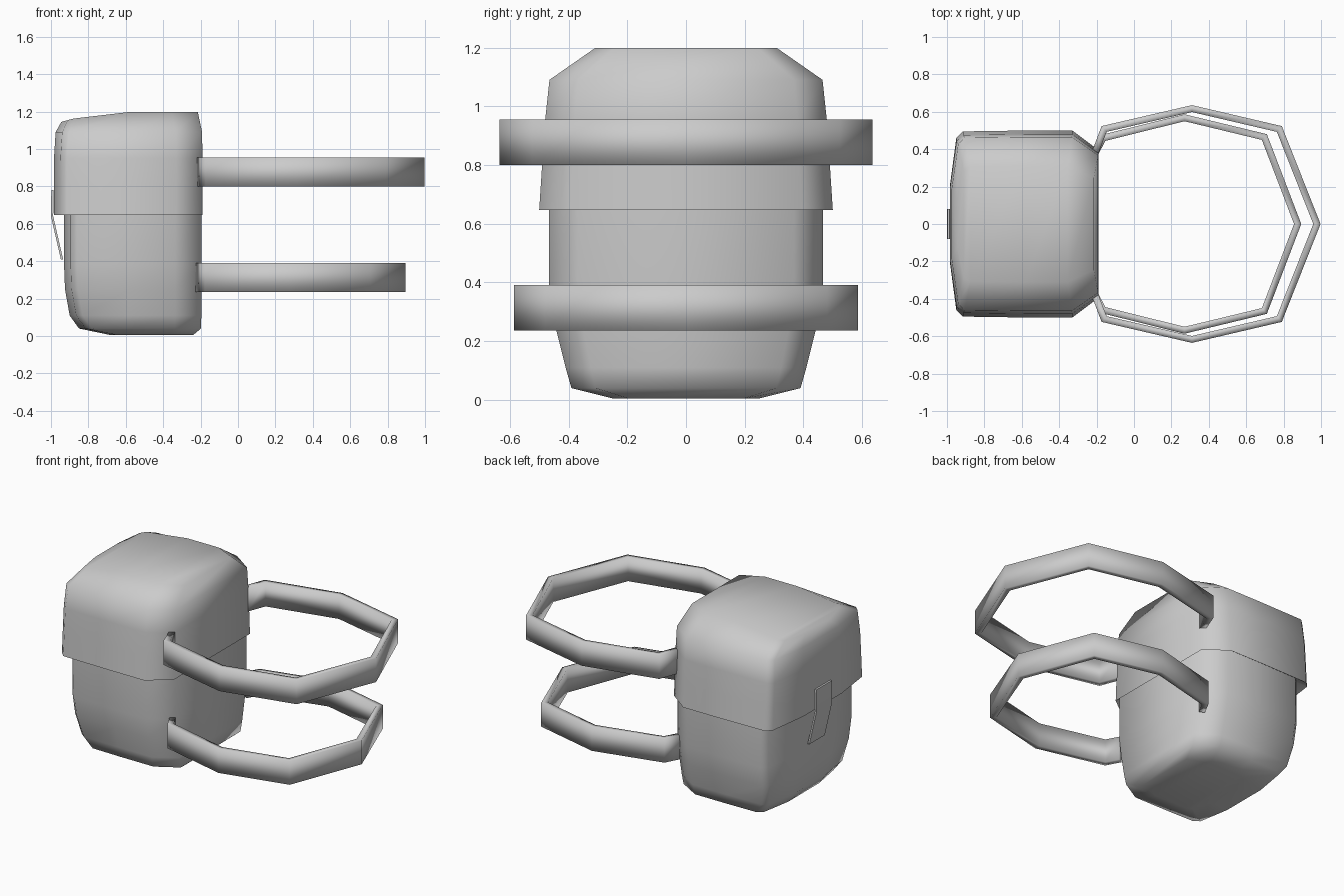
import bpy, bmesh, math
from mathutils import Vector

cube = bpy.data.objects.get("Cube")
if cube:
    bpy.data.objects.remove(cube)

grey = bpy.data.materials.new("plain_grey")
grey.use_nodes = True
grey.diffuse_color = (0.6, 0.6, 0.6, 1)
grey.node_tree.nodes["Principled BSDF"].inputs["Base Color"].default_value = (0.6, 0.6, 0.6, 1)


def finish(name, bm, angle):
    bmesh.ops.recalc_face_normals(bm, faces=bm.faces)
    mesh = bpy.data.meshes.new(name)
    bm.to_mesh(mesh)
    bm.free()
    mesh.materials.append(grey)
    obj = bpy.data.objects.new(name, mesh)
    bpy.context.collection.objects.link(obj)
    bpy.ops.object.select_all(action='DESELECT')
    obj.select_set(True)
    bpy.context.view_layer.objects.active = obj
    bpy.ops.object.shade_smooth_by_angle(angle=math.radians(angle))
    return obj


def half_section(x_left, x_right, y):
    """Half outline from the back panel round to the outer face."""
    return [(x_right, y * 0.79), (x_right - 0.14, y), (-0.58, y),
            (x_left + 0.07, y * 0.99), (x_left + 0.035, y * 0.92), (x_left, y * 0.4)]


def loft(name, levels, crown=0.0):
    """Stack outlines (z, x_left, x_right, half_width) and close both ends with strips."""
    bm = bmesh.new()
    rings = []
    for i, (z, xl, xr, y) in enumerate(levels):
        half = half_section(xl, xr, y)
        outline = half + [(x, -w) for x, w in reversed(half)]
        drop = crown if i == len(levels) - 1 else 0
        rings.append([bm.verts.new((x, w, z - drop * max(0, -0.58 - x) ** 2))
                      for x, w in outline])
    n = len(rings[0])
    for a, b in zip(rings, rings[1:]):
        for i in range(n):
            j = (i + 1) % n
            bm.faces.new((a[i], a[j], b[j], b[i]))
    for ring in (rings[0], rings[-1]):
        for i in range(n // 2 - 1):
            bm.faces.new((ring[i], ring[i + 1], ring[n - 2 - i], ring[n - 1 - i]))
    return finish(name, bm, 62)


def sweep(name, path, thick, z0, z1, angle):
    """Upright band of even thickness along an open plan path."""
    pts = [Vector(p) for p in path]
    bm = bmesh.new()
    sections = []
    for i, p in enumerate(pts):
        a = (p - pts[i - 1]).normalized() if i else (pts[1] - p).normalized()
        b = (pts[i + 1] - p).normalized() if i < len(pts) - 1 else a
        t = (a + b).normalized()
        off = Vector((-t.y, t.x)) * thick / 2 / max(0.5, t.dot(a))
        sections.append([bm.verts.new((q.x, q.y, z)) for q, z in
                         ((p + off, z0), (p - off, z0), (p - off, z1), (p + off, z1))])
    for s, e in zip(sections, sections[1:]):
        for i in range(4):
            j = (i + 1) % 4
            bm.faces.new((s[i], s[j], e[j], e[i]))
    bm.faces.new(sections[0])
    bm.faces.new(sections[-1])
    return finish(name, bm, angle)


# Pouch body, rounded towards the bottom
loft("pouch_body", [
    (0.005, -0.68, -0.24, 0.25), (0.04, -0.85, -0.198, 0.39), (0.11, -0.9, -0.196, 0.41),
    (0.25, -0.925, -0.196, 0.445), (0.38, -0.93, -0.196, 0.466), (0.72, -0.93, -0.196, 0.466)])

# Overhanging lid with a recessed underside and a crowned top
loft("lid", [
    (0.68, -0.92, -0.2, 0.455), (0.647, -0.985, -0.19, 0.5), (0.8, -0.985, -0.19, 0.49),
    (0.95, -0.984, -0.19, 0.48), (1.09, -0.975, -0.192, 0.465),
    (1.198, -0.945, -0.215, 0.31)], crown=0.4)

# Two belt hoops, angular in plan
for name, half, z in (
        ("upper_hoop", [(-0.21, 0.375), (-0.16, 0.508), (0.31, 0.617), (0.777, 0.508)], 0.8),
        ("lower_hoop", [(-0.21, 0.375), (-0.165, 0.46), (0.27, 0.568), (0.697, 0.465)], 0.236)):
    tip = (0.978, 0) if name == "upper_hoop" else (0.875, 0)
    path = half + [tip] + [(x, -y) for x, y in reversed(half)]
    sweep(name, path, 0.036, z, z + 0.155, 180)

# Closing tab hanging from the lid and folding in towards the body
tab = bmesh.new()
rows = []
for x, z in ((-0.993, 0.78), (-0.995, 0.64), (-0.942, 0.41)):
    rows.append([tab.verts.new((x + dx, y, z)) for dx, y in
                 ((-0.005, -0.08), (-0.005, 0.08), (0.007, 0.08), (0.007, -0.08))])
for a, b in zip(rows, rows[1:]):
    for i in range(4):
        j = (i + 1) % 4
        tab.faces.new((a[i], a[j], b[j], b[i]))
tab.faces.new(rows[0])
tab.faces.new(rows[-1])
finish("closing_tab", tab, 30)
